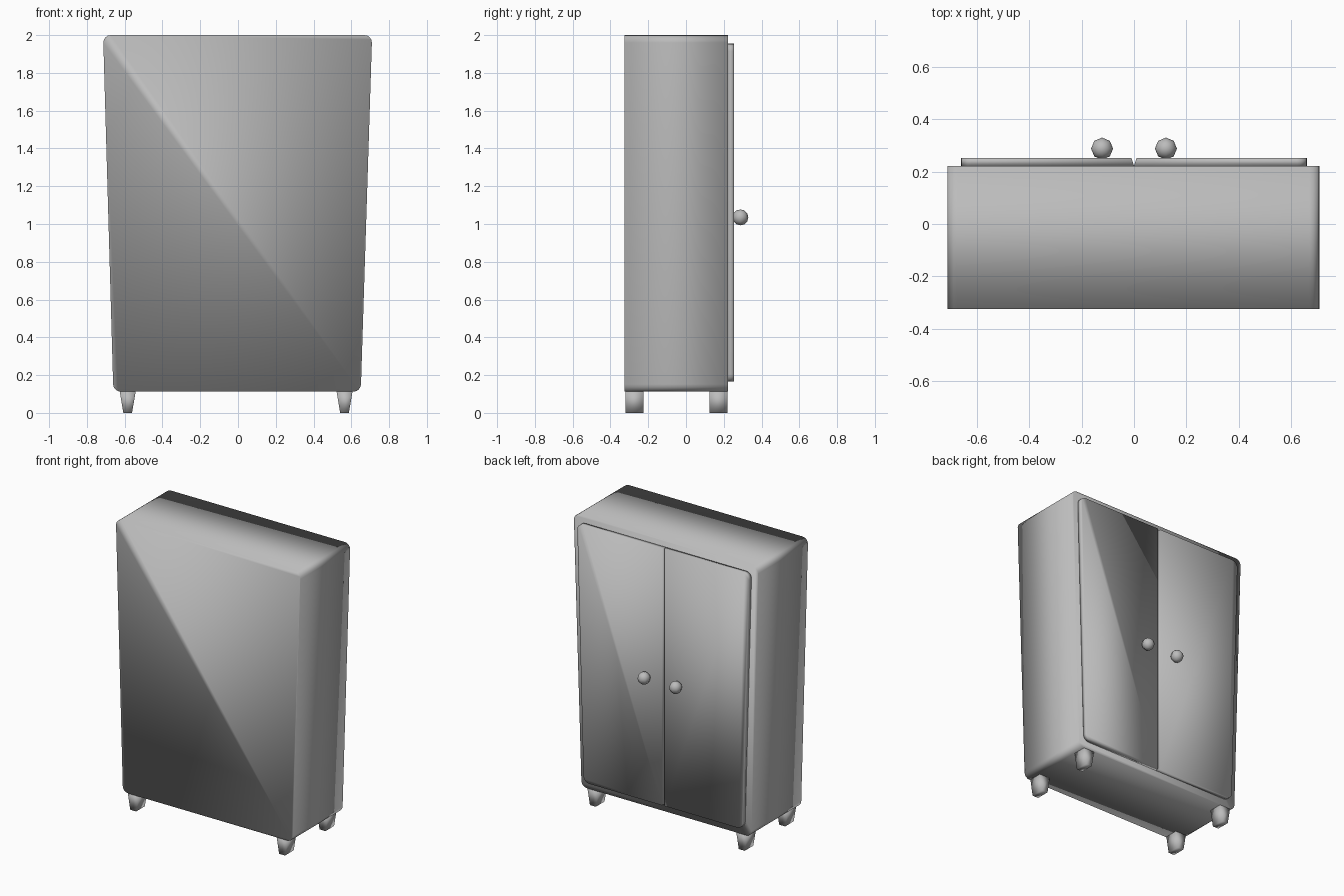
import bpy
import bmesh
from math import cos, sin, pi
from mathutils import Matrix, Vector

if "Cube" in bpy.data.objects:
    bpy.data.objects.remove(bpy.data.objects["Cube"])

grey = bpy.data.materials.new("plain grey")
grey.use_nodes = True
grey.diffuse_color = (0.5, 0.5, 0.5, 1)
grey.node_tree.nodes["Principled BSDF"].inputs["Base Color"].default_value = (0.5, 0.5, 0.5, 1)


def finish(bm, name):
    bmesh.ops.recalc_face_normals(bm, faces=bm.faces)
    for f in bm.faces:
        f.smooth = True
    mesh = bpy.data.meshes.new(name)
    bm.to_mesh(mesh)
    bm.free()
    mesh.materials.append(grey)
    ob = bpy.data.objects.new(name, mesh)
    bpy.context.collection.objects.link(ob)
    return ob


def rounded_outline(corners, radii, steps=4):
    """Round each corner of a polygon with a short curve."""
    pts = []
    for i, (corner, r) in enumerate(zip(corners, radii)):
        c = Vector(corner)
        if r == 0:
            pts.append(c)
            continue
        a = c + (Vector(corners[i - 1]) - c).normalized() * r
        b = c + (Vector(corners[(i + 1) % len(corners)]) - c).normalized() * r
        for k in range(steps + 1):
            t = k / steps * pi / 2
            pts.append(c + (a - c) * (1 - sin(t)) + (b - c) * (1 - cos(t)))
    return pts


def slab(name, outline, y0, y1, shift=None):
    """Extrude an x-z outline along y; shift moves points at the y1 end."""
    bm = bmesh.new()
    near = [bm.verts.new((p.x, y0, p.y)) for p in outline]
    far = [bm.verts.new((p.x + (shift(p) if shift else 0), y1, p.y)) for p in outline]
    bm.faces.new(near)
    bm.faces.new(far[::-1])
    for i in range(len(near)):
        j = (i + 1) % len(near)
        bm.faces.new((near[i], near[j], far[j], far[i]))
    return finish(bm, name)


# Cabinet body, wider at the top
body = [(-0.66, 0.112), (0.65, 0.112), (0.71, 2.0), (-0.714, 2.0)]
slab("cabinet_body", rounded_outline(body, [0.04] * 4), -0.325, 0.222)

for side, s in (("left", 1), ("right", -1)):
    # Door with rounded outer corners and a bevelled meeting edge
    door = [(0, 0.165), (s * 0.612, 0.165), (s * 0.662, 1.955), (0, 1.955)]
    slab(side + "_door", rounded_outline(door, [0, 0.04, 0.04, 0]), 0.222, 0.253,
         lambda p: s * 0.01 if abs(p.x) < 0.001 else 0)

    # Round door knob
    bm = bmesh.new()
    bmesh.ops.create_uvsphere(bm, u_segments=8, v_segments=6, radius=0.042,
                              matrix=Matrix.Translation((s * 0.122, 0.288, 1.035)))
    finish(bm, side + "_knob")

    # Feet tapering sideways
    for end, y in (("front", -0.32), ("back", 0.125)):
        cx = s * 0.574 - 0.01
        foot = [(cx - 0.023, 0), (cx + 0.023, 0), (cx + 0.043, 0.118), (cx - 0.043, 0.118)]
        slab(side + "_" + end + "_foot", [Vector(p) for p in foot], y, y + 0.095)
